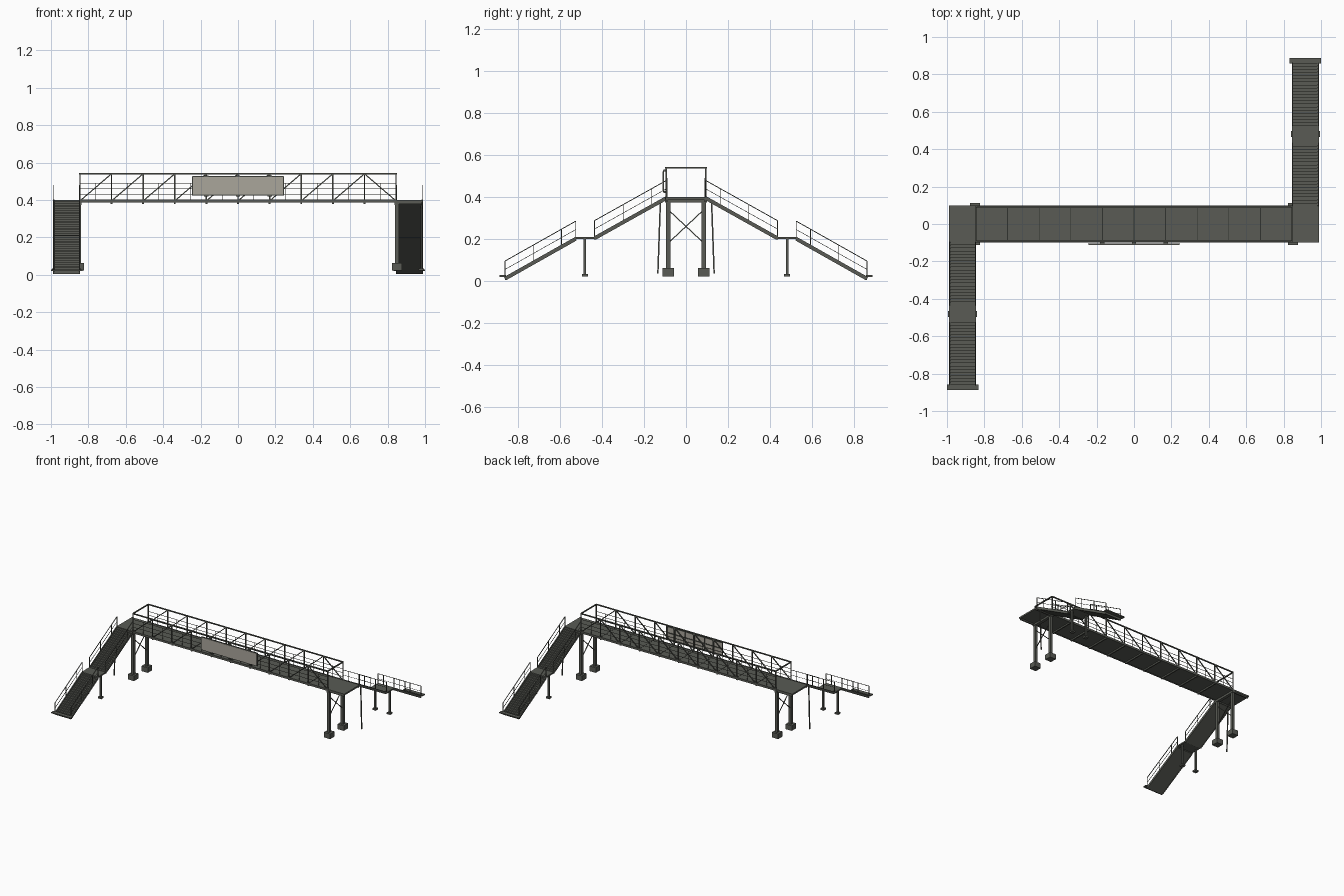
import bpy, bmesh
from mathutils import Vector

cube = bpy.data.objects.get("Cube")
if cube:
    bpy.data.objects.remove(cube)


def material(name, rgb):
    m = bpy.data.materials.new(name)
    m.use_nodes = True
    m.diffuse_color = (*rgb, 1)
    m.node_tree.nodes["Principled BSDF"].inputs["Base Color"].default_value = (*rgb, 1)
    return m


STEEL = material("grey green steel", (0.10, 0.105, 0.09))
SEAM = material("dark seam", (0.03, 0.032, 0.028))
PANEL = material("beige panel", (0.40, 0.38, 0.33))


class Part:
    """Collects boxes, bars and prisms into one flat-shaded object."""
    def __init__(self, name, mat=STEEL, turn=1):
        self.name, self.mat, self.turn = name, mat, turn
        self.bm = bmesh.new()

    def point(self, p):
        return Vector((p[0] * self.turn, p[1] * self.turn, p[2]))

    def prism(self, ring_a, ring_b):
        a = [self.bm.verts.new(self.point(p)) for p in ring_a]
        b = [self.bm.verts.new(self.point(p)) for p in ring_b]
        self.bm.faces.new(a)
        self.bm.faces.new(b[::-1])
        for i in range(len(a)):
            j = (i + 1) % len(a)
            self.bm.faces.new((a[j], a[i], b[i], b[j]))

    def box(self, x0, x1, y0, y1, z0, z1):
        rings = [[(x0, y0, z), (x1, y0, z), (x1, y1, z), (x0, y1, z)] for z in (z0, z1)]
        self.prism(*rings)

    def bar(self, a, b, w, h=None):
        a, b, h = Vector(a), Vector(b), h or w
        d = (b - a).normalized()
        ref = Vector((0, 0, 1)) if abs(d.z) < 0.95 else Vector((0, 1, 0))
        side = d.cross(ref).normalized() * w / 2
        up = side.cross(d).normalized() * h / 2
        corners = (side + up, up - side, -side - up, side - up)
        self.prism([a + c for c in corners], [b + c for c in corners])

    def finish(self):
        bmesh.ops.recalc_face_normals(self.bm, faces=self.bm.faces)
        mesh = bpy.data.meshes.new(self.name)
        self.bm.to_mesh(mesh)
        self.bm.free()
        mesh.materials.append(self.mat)
        bpy.context.collection.objects.link(bpy.data.objects.new(self.name, mesh))


SPAN, HALF = 0.845, 0.095
LOW, TOP, DECK = 0.395, 0.54, 0.4
BAYS = 10
BAY = 2 * SPAN / BAYS
joints = [-SPAN + i * BAY for i in range(BAYS + 1)]

# Walkway deck with seams and cross beams
deck = Part("deck")
deck.box(-SPAN, SPAN, -HALF + 0.004, HALF - 0.004, 0.39, DECK)
for x in joints:
    deck.box(x - 0.005, x + 0.005, -HALF, HALF, 0.379, 0.39)
deck.finish()
seams = Part("deck_seams", SEAM)
for x in joints[1:-1]:
    seams.box(x - 0.002, x + 0.002, -HALF + 0.008, HALF - 0.008, DECK, DECK + 0.001)
seams.finish()

# Side trusses
for name, y in (("front_truss", -HALF), ("back_truss", HALF)):
    truss = Part(name)
    truss.bar((-SPAN, y, LOW), (SPAN, y, LOW), 0.008, 0.016)
    truss.bar((-SPAN, y, TOP), (SPAN, y, TOP), 0.008)
    for x in joints:
        truss.bar((x, y, LOW), (x, y, TOP), 0.007)
    for i in range(BAYS):
        ends = (LOW, TOP) if i < BAYS - 1 else (TOP, LOW)
        truss.bar((joints[i], y, ends[0]), (joints[i + 1], y, ends[1]), 0.006)
    truss.finish()

# Inner guard rails
for name, y in (("front_guard_rail", -HALF + 0.008), ("back_guard_rail", HALF - 0.008)):
    rail = Part(name)
    for z in (0.43, 0.46, 0.49):
        rail.bar((-SPAN, y, z), (SPAN, y, z), 0.0025)
    for x in joints[:-1]:
        rail.bar((x + BAY / 2, y, DECK), (x + BAY / 2, y, 0.49), 0.0025)
    rail.finish()

# Portal beams over both ends
portal = Part("portal_beams")
for x in (-SPAN, SPAN):
    portal.bar((x, -HALF, TOP), (x, HALF, TOP), 0.008)
portal.finish()

# Sign panel with backing frame
sign = Part("sign_panel", PANEL)
sign.box(-0.24, 0.24, -0.112, -0.109, 0.428, 0.522)
sign.finish()
frame = Part("sign_frame")
for z in (0.426, 0.475, 0.524):
    frame.bar((-0.244, -0.107, z), (0.244, -0.107, z), 0.006)
for x in (-0.242, -0.17, -0.085, 0, 0.085, 0.17, 0.242):
    frame.bar((x, -0.107, 0.424), (x, -0.107, 0.526), 0.006)
for x in (-BAY, 0, BAY):
    frame.box(x - 0.012, x + 0.012, -0.108, -0.096, 0.522, 0.532)
    frame.box(x - 0.012, x + 0.012, -0.108, -0.096, 0.418, 0.428)
frame.finish()

X0, X1 = -0.985, -0.847
STEPS = 20


def flight(name, y_top, z_top, y_end, z_end, turn):
    """One run of stairs with stringers and railings."""
    steps = Part(name + "_steps", turn=turn)
    dy, dz = (y_end - y_top) / STEPS, (z_end - z_top) / STEPS
    profile = []
    for i in range(STEPS):
        profile += [(y_top + i * dy, z_top + (i + 0.5) * dz),
                    (y_top + (i + 1) * dy, z_top + (i + 0.5) * dz)]
    profile += [(y_end, z_end - 0.012), (y_top, z_top - 0.012)]
    steps.prism([(X0, y, z) for y, z in profile], [(X1, y, z) for y, z in profile])
    for x in (X0, X1):
        steps.bar((x, y_top, z_top - 0.004), (x, y_end, z_end - 0.004), 0.006, 0.018)
    steps.finish()

    rails = Part(name + "_railings", turn=turn)
    posts = (0, 0.2, 0.6, 1)
    for x in (X0, X1):
        for h in (0.04, 0.08):
            rails.bar((x, y_top, z_top + h), (x, y_end, z_end + h), 0.004 if h > 0.05 else 0.0025)
        for t in posts:
            y, z = y_top + t * (y_end - y_top), z_top + t * (z_end - z_top)
            rails.bar((x, y, z), (x, y, z + 0.08), 0.004)
    rails.finish()


# Each end of the bridge, the second one turned half way round
for side, turn in (("right", 1), ("left", -1)):
    platform = Part(side + "_platform", turn=turn)
    platform.box(-0.99, -SPAN, -HALF, 0.098, 0.388, DECK)
    platform.box(-0.985, -SPAN, -HALF, -HALF + 0.01, 0.378, 0.388)
    platform.box(-0.985, -SPAN, HALF - 0.01, HALF, 0.378, 0.388)
    platform.finish()

    flight(side + "_upper_stair", -0.095, 0.398, -0.435, 0.208, turn)
    flight(side + "_lower_stair", -0.525, 0.205, -0.862, 0.015, turn)

    landing = Part(side + "_landing", turn=turn)
    landing.box(X0 - 0.003, X1 + 0.003, -0.53, -0.432, 0.2, 0.21)
    landing.finish()
    base = Part(side + "_stair_foot_plate", turn=turn)
    base.box(-1, -0.832, -0.888, -0.858, 0.02, 0.028)
    base.finish()

    # Landing posts on small pads
    posts = Part(side + "_landing_posts", turn=turn)
    for x in (-0.979, -0.855):
        posts.box(x - 0.006, x + 0.006, -0.487, -0.475, 0.03, 0.2)
        posts.box(x - 0.015, x + 0.015, -0.496, -0.466, 0.022, 0.034)
    posts.finish()

    # Leaning prop under the top of the stair
    prop = Part(side + "_stair_prop", turn=turn)
    prop.bar((-0.98, -0.122, 0.375), (-0.98, -0.134, 0.035), 0.007)
    prop.finish()

    # Main columns, cross bracing and footings
    columns = Part(side + "_columns", turn=turn)
    for y in (-0.085, 0.085):
        columns.box(-0.86, -0.84, y - 0.011, y + 0.011, 0.05, 0.38)
    columns.box(-0.862, -0.838, -0.1, 0.1, 0.374, 0.39)
    for s in (-1, 1):
        columns.bar((-0.85, -0.08 * s, 0.185), (-0.85, 0.08 * s, 0.335), 0.005)
    columns.finish()
    footings = Part(side + "_footings", turn=turn)
    for y in (-0.085, 0.085):
        footings.box(-0.878, -0.824, y - 0.027, y + 0.027, 0.022, 0.062)
    footings.finish()
